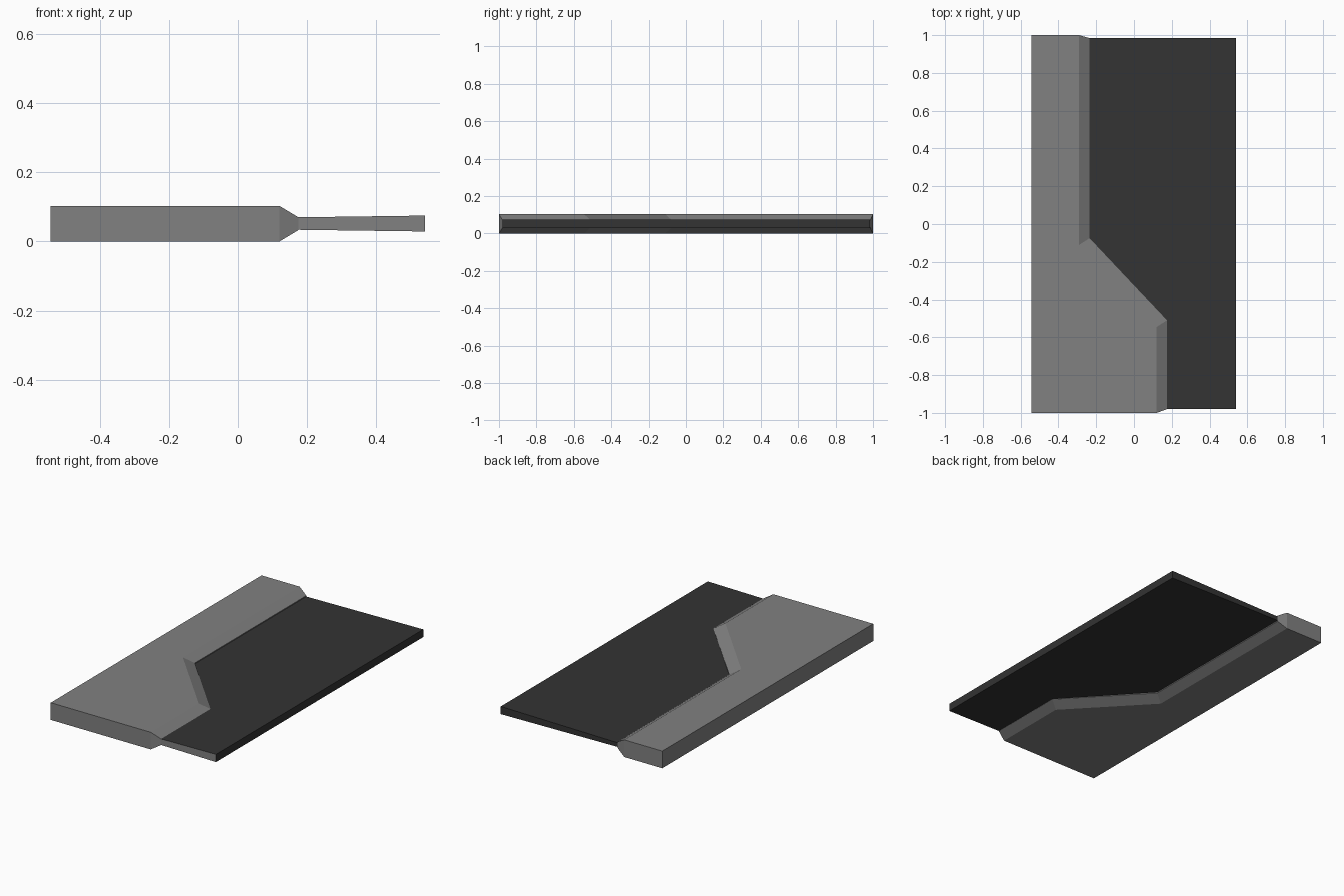
import bpy, bmesh

if "Cube" in bpy.data.objects:
    bpy.data.objects.remove(bpy.data.objects["Cube"])


def material(name, v):
    m = bpy.data.materials.new(name)
    m.diffuse_color = (v, v, v, 1)
    m.use_nodes = True
    m.node_tree.nodes["Principled BSDF"].inputs["Base Color"].default_value = m.diffuse_color
    return m


grey = material("mid grey", 0.22)
dark = material("dark grey", 0.033)


def finish(bm, name, mats):
    bmesh.ops.recalc_face_normals(bm, faces=bm.faces[:])
    me = bpy.data.meshes.new(name)
    bm.to_mesh(me)
    bm.free()
    for m in mats:
        me.materials.append(m)
    ob = bpy.data.objects.new(name, me)
    bpy.context.collection.objects.link(ob)
    return ob


# Stepped edge, front to back: full-height edge and the thinner lip beside it
edge = [(0.12, -1), (0.12, -0.545), (-0.29, -0.11), (-0.29, 1)]
lip = [(0.175, -0.98), (0.175, -0.51), (-0.235, -0.075), (-0.235, 0.984)]
L, H = -0.543, 0.103

# Thick frame with bevelled stepped edge
bm = bmesh.new()
rows = [[bm.verts.new((x, y, z)) for x, y in pts]
        for pts, z in ((edge, 0), (lip, 0.033), (lip, 0.07), (edge, H))]
left = [[bm.verts.new((L, y, z)) for y in (1, -1)] for z in (0, H)]
bm.faces.new(rows[0] + left[0])
bm.faces.new(rows[3] + left[1])
bm.faces.new(left[0] + left[1][::-1])
for i, j in ((0, 1), (3, 0)):           # front and back ends
    bm.faces.new((left[0][j], rows[0][i], rows[3][i], left[1][j]))
    bm.faces.new([r[i] for r in rows])
for a, b in zip(rows, rows[1:]):        # bevels and lip
    for i in range(3):
        bm.faces.new((a[i], a[i + 1], b[i + 1], b[i]))
finish(bm, "frame", [grey])

# Thin dark panel, slightly thicker towards its right edge
bm = bmesh.new()
R = 0.541
outline = lip + [(R, 0.984), (R, -0.98)]


def thickness(x):
    return 0.018 + 0.005 * (x - 0.17) / (R - 0.17)


low, top = [[bm.verts.new((x, y, 0.052 + s * thickness(x))) for x, y in outline]
            for s in (-1, 1)]
bm.faces.new(low)
bm.faces.new(top)
n = len(outline)
for i in range(n):
    j = (i + 1) % n
    f = bm.faces.new((low[i], low[j], top[j], top[i]))
    if i == n - 1:                      # grey front end
        f.material_index = 1
finish(bm, "panel", [dark, grey])
